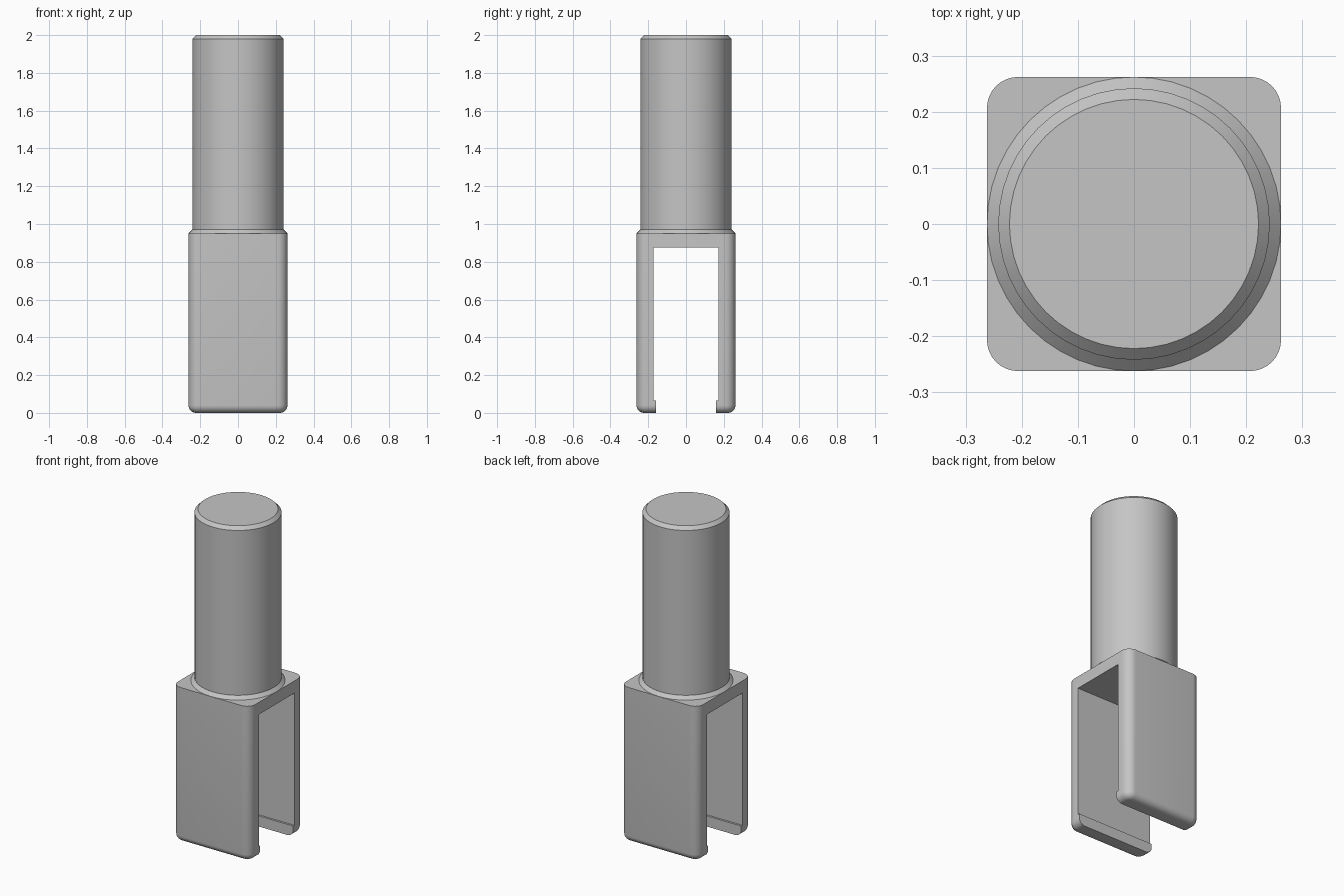
import bpy, bmesh, math

HALF = 0.262      # half width of the square socket
TOP = 0.95        # height of the socket
SIDES = 48        # sides of the round shaft

old = bpy.data.objects.get("Cube")
if old:
    bpy.data.objects.remove(old, do_unlink=True)

metal = bpy.data.materials.new("light_grey_metal")
metal.use_nodes = True
grey = (0.56, 0.56, 0.56, 1)
metal.diffuse_color = grey
metal.node_tree.nodes["Principled BSDF"].inputs["Base Color"].default_value = grey


def make_object(name, bm):
    bmesh.ops.recalc_face_normals(bm, faces=bm.faces)
    mesh = bpy.data.meshes.new(name)
    bm.to_mesh(mesh)
    bm.free()
    mesh.materials.append(metal)
    obj = bpy.data.objects.new(name, mesh)
    bpy.context.collection.objects.link(obj)
    return obj


def activate(obj):
    bpy.ops.object.select_all(action="DESELECT")
    obj.select_set(True)
    bpy.context.view_layer.objects.active = obj


def smooth(obj):
    activate(obj)
    bpy.ops.object.shade_smooth_by_angle(angle=math.radians(35))


# Square socket: rounded upright corners, rounded bottom rim
bm = bmesh.new()
bmesh.ops.create_cube(bm, size=1)
for v in bm.verts:
    v.co.x *= 2 * HALF
    v.co.y *= 2 * HALF
    v.co.z = (v.co.z + 0.5) * TOP
upright = [e for e in bm.edges if abs(e.verts[0].co.z - e.verts[1].co.z) > 0.5]
bmesh.ops.bevel(bm, geom=upright, offset=0.055, segments=8, profile=0.5, affect="EDGES")
rim = [e for e in bm.edges if all(v.co.z < 0.001 for v in e.verts)]
bmesh.ops.bevel(bm, geom=rim, offset=0.04, segments=6, profile=0.5, affect="EDGES")
socket = make_object("forked_socket", bm)

# Slot through the socket, narrower at the foot to leave a lip on each prong
half_slot = [(0.16, -0.1), (0.16, 0.065), (0.172, 0.065), (0.172, 0.875)]
outline = half_slot + [(-y, z) for y, z in reversed(half_slot)]
bm = bmesh.new()
face = bm.faces.new([bm.verts.new((-0.5, y, z)) for y, z in outline])
ext = bmesh.ops.extrude_face_region(bm, geom=[face])
for v in ext["geom"]:
    if isinstance(v, bmesh.types.BMVert):
        v.co.x = 0.5
cutter = make_object("slot_cutter", bm)
cutter.hide_render = True

cut = socket.modifiers.new("slot", "BOOLEAN")
cut.operation = "DIFFERENCE"
cut.solver = "EXACT"
cut.object = cutter
activate(socket)
bpy.ops.object.modifier_apply(modifier=cut.name)
bpy.data.objects.remove(cutter, do_unlink=True)
smooth(socket)

# Round shaft: flared collar at the base, chamfered end
profile = [(HALF, TOP), (0.242, 0.97), (0.242, 1.98), (0.222, 2.0)]
bm = bmesh.new()
rings = []
for r, z in profile:
    angles = [2 * math.pi * i / SIDES for i in range(SIDES)]
    rings.append([bm.verts.new((r * math.cos(a), r * math.sin(a), z)) for a in angles])
for low, high in zip(rings, rings[1:]):
    for i in range(SIDES):
        j = (i + 1) % SIDES
        bm.faces.new((low[i], low[j], high[j], high[i]))
bm.faces.new(rings[-1])
bm.faces.new(rings[0][::-1])
smooth(make_object("round_shaft", bm))
